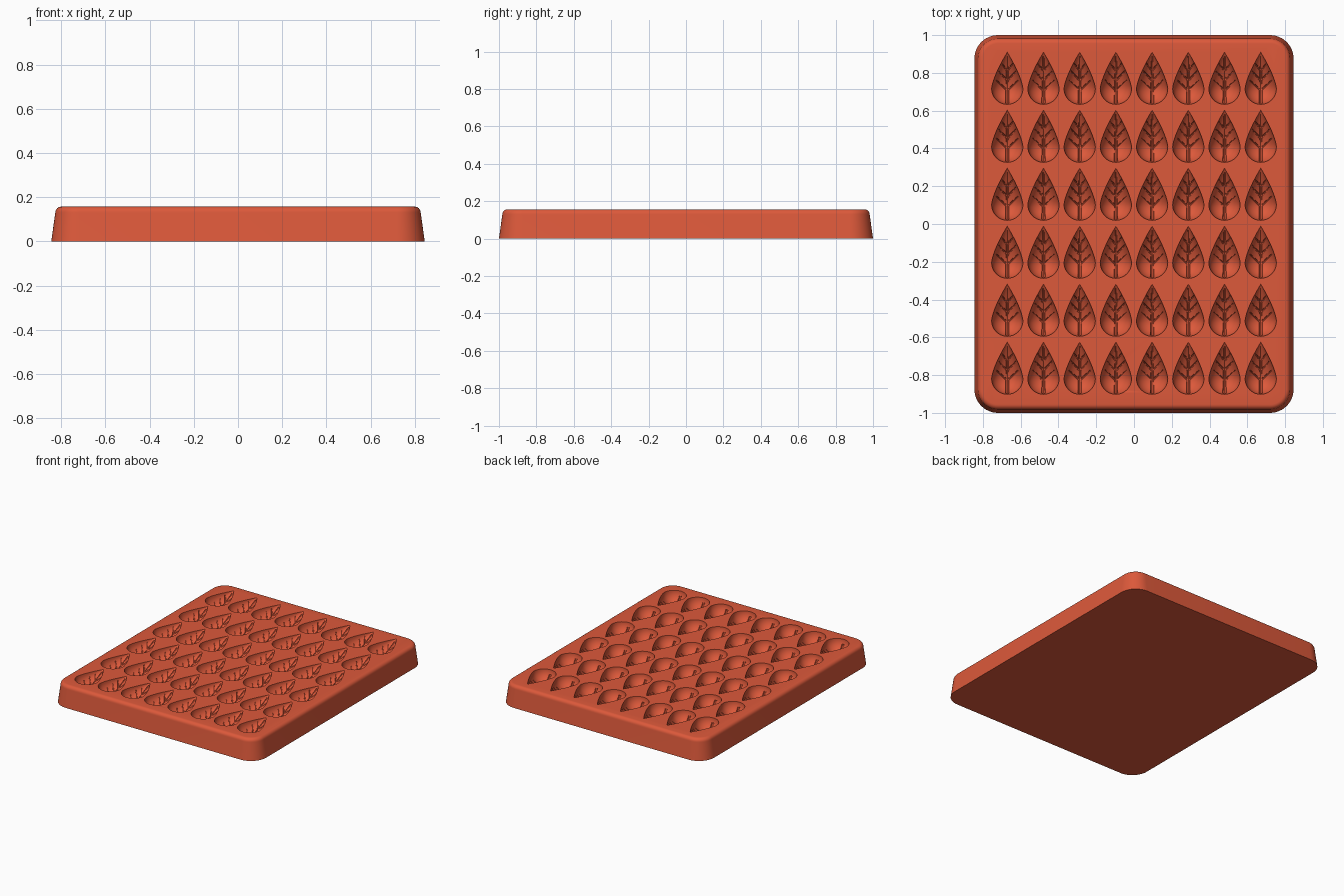
import bpy, bmesh, math
from mathutils import Vector, Matrix

cube = bpy.data.objects.get("Cube")
if cube:
    bpy.data.objects.remove(cube)

TOP = 0.157                      # height of the tray
R, LENGTH, ROUND_Y = 0.083, 0.193, -0.055   # leaf cavity: radius, taper length, round centre
COLS, ROWS, STEP_X, STEP_Y = 8, 6, 0.1917, 0.307

red = bpy.data.materials.new("terracotta red")
red.use_nodes = True
colour = (0.72, 0.1, 0.043, 1)
red.diffuse_color = colour
red.node_tree.nodes["Principled BSDF"].inputs["Base Color"].default_value = colour


def make_object(name, bm):
    mesh = bpy.data.meshes.new(name)
    bmesh.ops.recalc_face_normals(bm, faces=bm.faces)
    bm.to_mesh(mesh)
    bm.free()
    mesh.materials.append(red)
    ob = bpy.data.objects.new(name, mesh)
    bpy.context.collection.objects.link(ob)
    return ob


def activate(ob):
    bpy.ops.object.select_all(action='DESELECT')
    ob.select_set(True)
    bpy.context.view_layer.objects.active = ob


def boolean(ob, other, operation):
    mod = ob.modifiers.new("cut", 'BOOLEAN')
    mod.operation, mod.solver, mod.object = operation, 'EXACT', other
    mod.use_self = operation == 'UNION'
    activate(ob)
    bpy.ops.object.modifier_apply(modifier=mod.name)
    bpy.data.objects.remove(other)


def rounded_loop(bm, inset, z, segments=12):
    """Ring of vertices around a rounded rectangle."""
    radius = 0.125 - inset
    ring = []
    for corner, (sx, sy) in enumerate([(1, 1), (-1, 1), (-1, -1), (1, -1)]):
        for i in range(segments + 1):
            a = (corner + i / segments) * math.pi / 2
            ring.append(bm.verts.new((sx * 0.72 + radius * math.cos(a),
                                      sy * 0.875 + radius * math.sin(a), z)))
    return ring


# Tray: tapered sides with a rounded top edge
bm = bmesh.new()
fillet = 0.027
levels = [(0, 0)]
for i in range(7):
    a = i / 6 * math.pi / 2
    levels.append((0.018 + fillet * (1 - math.cos(a)), TOP - fillet * (1 - math.sin(a))))
rings = [rounded_loop(bm, inset, z) for inset, z in levels]
for low, high in zip(rings, rings[1:]):
    for i in range(len(low)):
        j = (i + 1) % len(low)
        bm.faces.new((low[i], low[j], high[j], high[i]))
bm.faces.new(rings[0])
bm.faces.new(rings[-1])
tray = make_object("mould_tray", bm)


def leaf_radius(y):
    d = y - ROUND_Y
    if d < 0:
        return math.sqrt(max(R * R - d * d, 0))
    return R * (1 - min(d / LENGTH, 1) ** 1.4)


# Leaf cutter: teardrop profile turned about its long axis
bm = bmesh.new()
ys = [ROUND_Y - R * math.cos(i / 10 * math.pi / 2) for i in range(10)]
ys += [ROUND_Y + LENGTH * i / 12 for i in range(13)]
profile = [bm.verts.new((leaf_radius(y), y, 0)) for y in ys]
edges = [bm.edges.new(pair) for pair in zip(profile, profile[1:])]
bmesh.ops.spin(bm, geom=profile + edges, cent=(0, 0, 0), axis=(0, 1, 0),
               angle=2 * math.pi, steps=36)
bmesh.ops.remove_doubles(bm, verts=bm.verts, dist=0.0004)
leaf = make_object("leaf_cutter", bm)


def tube(bm, points, start, end, sides=8):
    """Closed tapering tube along a path."""
    rows = []
    for i, p in enumerate(points):
        ahead = points[min(i + 1, len(points) - 1)] - points[max(i - 1, 0)]
        turn = ahead.to_track_quat('Z', 'Y').to_matrix()
        r = start + (end - start) * i / (len(points) - 1)
        rows.append([bm.verts.new(p + turn @ Vector((r * math.cos(k * math.tau / sides),
                                                     r * math.sin(k * math.tau / sides), 0)))
                     for k in range(sides)])
    for a, b in zip(rows, rows[1:]):
        for k in range(sides):
            n = (k + 1) % sides
            bm.faces.new((a[k], a[n], b[n], b[k]))
    bm.faces.new(rows[0])
    bm.faces.new(rows[-1])


def on_leaf(x, y):
    return Vector((x, y, -math.sqrt(max(leaf_radius(y) ** 2 - x * x, 0))))


# Veins: a midrib and three pairs of side veins lying on the cavity wall
bm = bmesh.new()
tube(bm, [on_leaf(0, -0.131 + 0.25 * i / 16) for i in range(17)], 0.010, 0.004)
for y0, reach, rise in [(-0.065, 0.058, 0.055), (-0.012, 0.046, 0.05), (0.04, 0.03, 0.038)]:
    for side in (-1, 1):
        path = [on_leaf(side * reach * t / 6, y0 + rise * t / 6) for t in range(7)]
        tube(bm, path, 0.006, 0.003)
veins = make_object("vein_cutter", bm)
boolean(leaf, veins, 'UNION')

# Repeat the cutter over the grid of cavities
bm = bmesh.new()
for col in range(COLS):
    for row in range(ROWS):
        first = len(bm.verts)
        bm.from_mesh(leaf.data)
        bm.verts.ensure_lookup_table()
        shift = Vector(((col - (COLS - 1) / 2) * STEP_X,
                        (row - (ROWS - 1) / 2) * STEP_Y + 0.004, TOP))
        bmesh.ops.translate(bm, verts=bm.verts[first:], vec=shift)
cutters = make_object("leaf_cutters", bm)
bpy.data.objects.remove(leaf)
boolean(tray, cutters, 'DIFFERENCE')

activate(tray)
bpy.ops.object.shade_smooth_by_angle(angle=math.radians(30))
